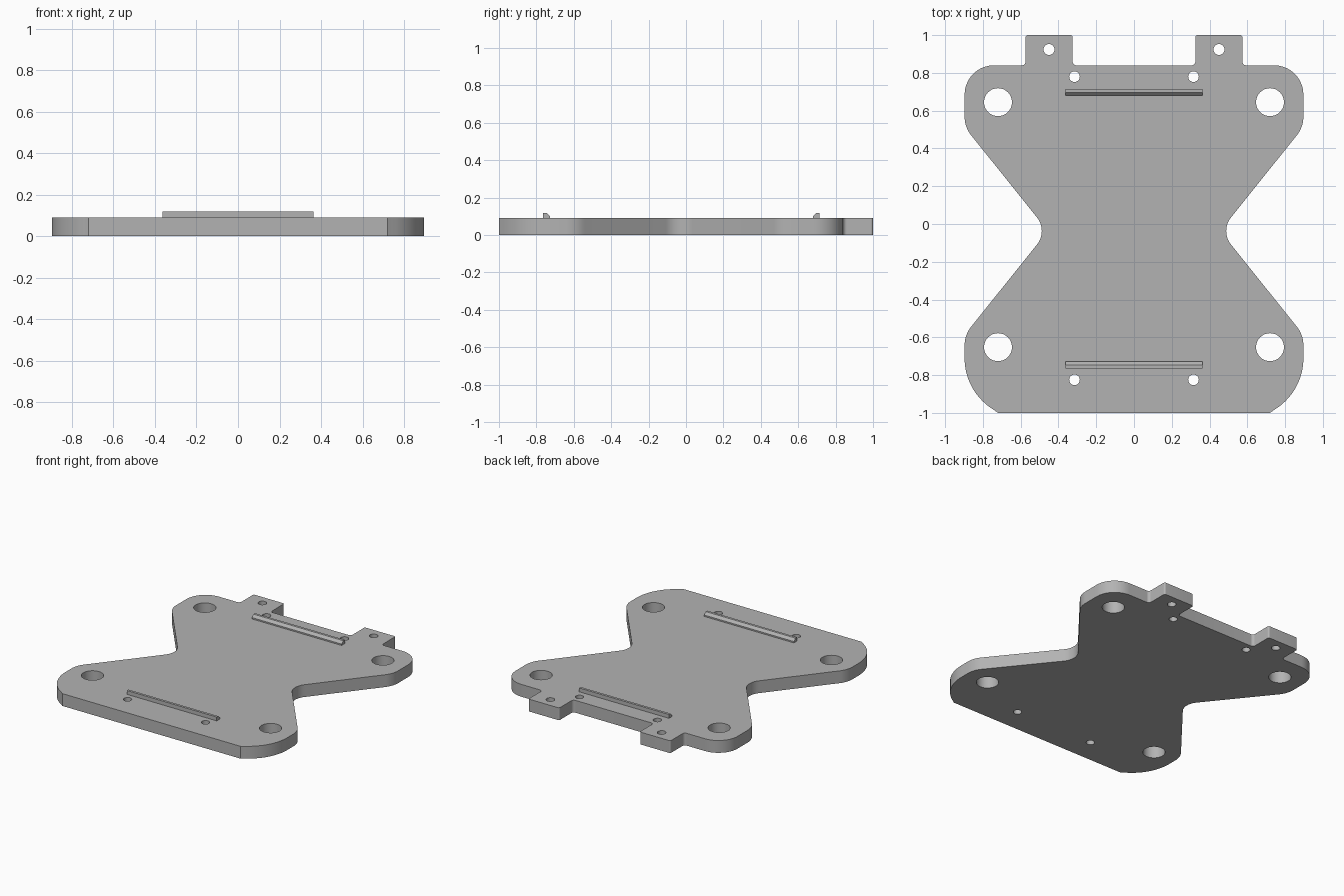
import bpy
import bmesh
import math
from mathutils import Vector

cube = bpy.data.objects.get("Cube")
if cube:
    bpy.data.objects.remove(cube, do_unlink=True)

THICKNESS = 0.09

grey = bpy.data.materials.new("plain grey")
grey.use_nodes = True
colour = (0.45, 0.45, 0.45, 1)
grey.diffuse_color = colour
grey.node_tree.nodes["Principled BSDF"].inputs["Base Color"].default_value = colour


def finish(bm, name):
    """Turn a bmesh into a grey object with smooth curves and sharp edges."""
    bmesh.ops.recalc_face_normals(bm, faces=bm.faces)
    mesh = bpy.data.meshes.new(name)
    bm.to_mesh(mesh)
    bm.free()
    obj = bpy.data.objects.new(name, mesh)
    bpy.context.collection.objects.link(obj)
    mesh.materials.append(grey)
    bpy.ops.object.select_all(action='DESELECT')
    obj.select_set(True)
    bpy.context.view_layer.objects.active = obj
    bpy.ops.object.shade_smooth_by_angle(angle=math.radians(20))
    return obj


def arc(cx, cy, r, start, end, steps):
    return [Vector((cx + r * math.cos(start + (end - start) * i / steps),
                    cy + r * math.sin(start + (end - start) * i / steps)))
            for i in range(steps + 1)]


def fillet(before, corner, after, r, steps=10):
    """Points of a round of radius r at a corner."""
    a, b = (before - corner).normalized(), (after - corner).normalized()
    half = a.angle(b) / 2
    centre = corner + (a + b).normalized() * r / math.sin(half)
    p = corner + a * r / math.tan(half) - centre
    q = corner + b * r / math.tan(half) - centre
    sweep = p.angle_signed(q)
    start = math.atan2(p.y, p.x)
    return arc(centre.x, centre.y, r, start, start - sweep, steps)


def add_loop(bm, points):
    verts = [bm.verts.new((p.x, p.y, 0)) for p in points]
    for i, v in enumerate(verts):
        bm.edges.new((v, verts[(i + 1) % len(verts)]))


# Left half of the plate outline, rear to front: x, y, corner radius
corners = [(0, 0.84, 0),
           (0.325, 0.84, 0.02), (0.325, 1.0, 0.012),
           (0.574, 1.0, 0.012), (0.574, 0.84, 0.02),
           (0.897, 0.84, 0.155), (0.897, 0.513, 0.16),
           (0.456, -0.037, 0.114), (0.897, -0.587, 0.16),
           (0.897, -0.71, 0)]
points = [Vector(c[:2]) for c in corners]
half = []
for i in range(1, len(corners) - 1):
    half += fillet(points[i - 1], points[i], points[i + 1], corners[i][2])

# Front corner: a broad arc that meets the front edge at an angle
half += arc(0.577, -0.71, 0.32, 0, -math.acos(0.143 / 0.32), 14)
half[-1].y = -1.0
outline = half + [Vector((-p.x, p.y)) for p in reversed(half)]

# Plate with mounting holes
bm = bmesh.new()
add_loop(bm, outline)
holes = [(0.72, 0.645, 0.074), (0.72, -0.652, 0.074),
         (0.45, 0.924, 0.029), (0.315, 0.78, 0.028), (0.315, -0.825, 0.028)]
for x, y, r in holes:
    for side in (-1, 1):
        add_loop(bm, arc(side * x, y, r, 0, math.tau, 32)[:-1])
bmesh.ops.triangle_fill(bm, use_beauty=True, use_dissolve=False, edges=bm.edges[:])
bmesh.ops.dissolve_limit(bm, angle_limit=0.01, verts=[], edges=bm.edges[:])
extruded = bmesh.ops.extrude_face_region(bm, geom=bm.faces[:], use_keep_orig=True)
top = [g for g in extruded["geom"] if isinstance(g, bmesh.types.BMVert)]
bmesh.ops.translate(bm, verts=top, vec=(0, 0, THICKNESS))
finish(bm, "base_plate")


def ridge(name, outer_y, inward):
    """Low rail with an upright outer face and a bevelled inner face."""
    profile = [(0, THICKNESS - 0.01), (0, 0.118), (0.018, 0.118),
               (0.036, 0.1), (0.036, THICKNESS - 0.01)]
    bm = bmesh.new()
    face = bm.faces.new([bm.verts.new((-0.363, outer_y + inward * d, z))
                         for d, z in profile])
    ext = bmesh.ops.extrude_face_region(bm, geom=[face], use_keep_orig=True)
    moved = [g for g in ext["geom"] if isinstance(g, bmesh.types.BMVert)]
    bmesh.ops.translate(bm, verts=moved, vec=(0.726, 0, 0))
    finish(bm, name)


ridge("front_ridge", -0.764, 1)
ridge("rear_ridge", 0.715, -1)
